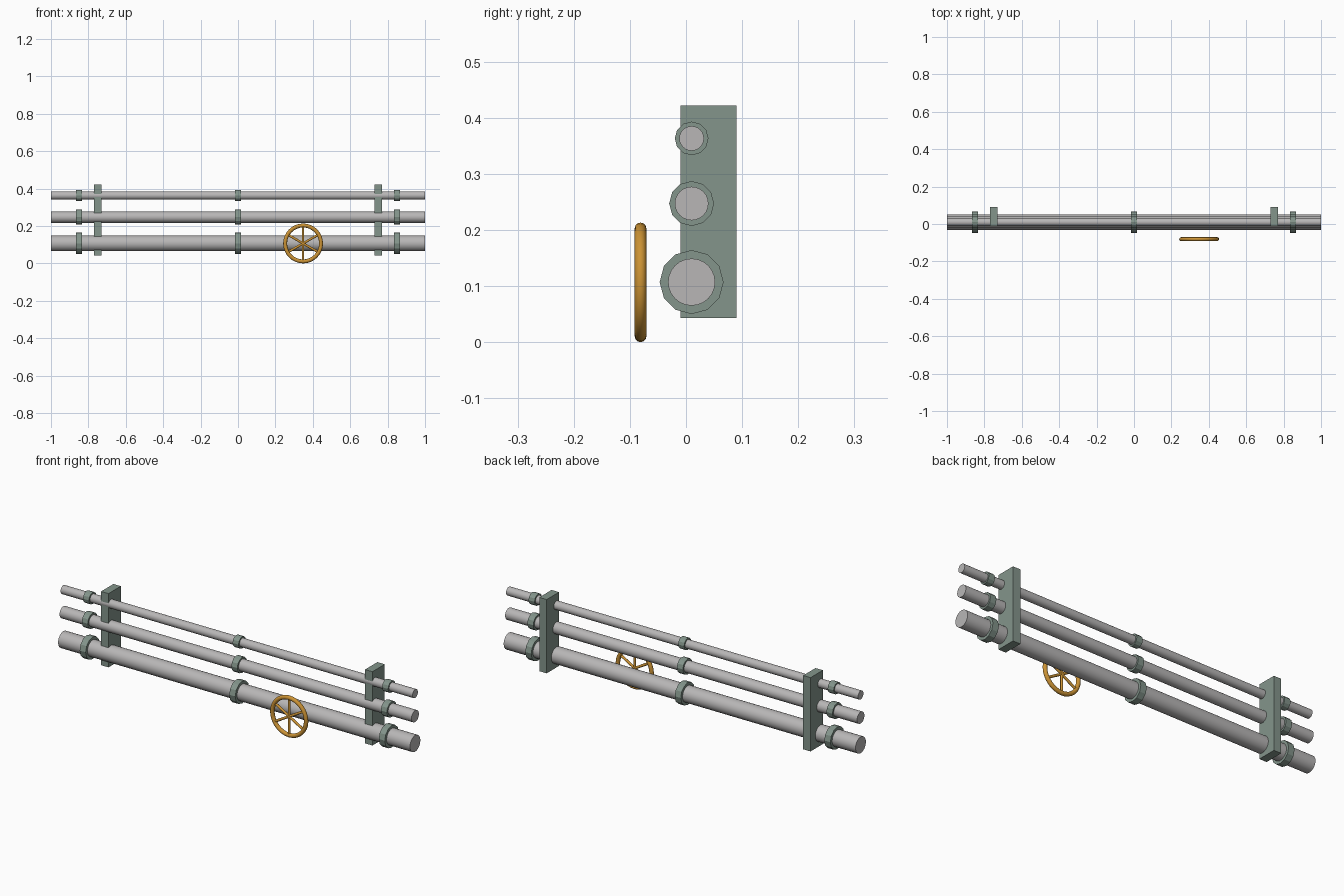
import bpy
from math import pi, radians

cube = bpy.data.objects.get("Cube")
if cube:
    bpy.data.objects.remove(cube, do_unlink=True)


def material(name, colour):
    mat = bpy.data.materials.new(name)
    mat.use_nodes = True
    mat.diffuse_color = (*colour, 1)
    mat.node_tree.nodes["Principled BSDF"].inputs["Base Color"].default_value = (*colour, 1)
    return mat


STEEL = material("pipe grey", (0.48, 0.47, 0.47))
GREEN = material("bracket green", (0.23, 0.30, 0.26))
BRASS = material("wheel orange", (0.60, 0.29, 0.035))


def finish(name, mat, smooth=True):
    obj = bpy.context.object
    obj.name = name
    obj.data.materials.append(mat)
    if smooth:
        bpy.ops.object.shade_smooth_by_angle(angle=radians(40))
    return obj


def x_cylinder(name, mat, radius, length, loc, sides, smooth):
    bpy.ops.mesh.primitive_cylinder_add(vertices=sides, radius=radius, depth=length,
                                        location=loc, rotation=(0, pi / 2, 0))
    return finish(name, mat, smooth)


# Three parallel pipes, each with three faceted collars
PIPE_Y = 0.01
pipes = [("large", 0.107, 0.042, 0.057),
         ("middle", 0.247, 0.030, 0.040),
         ("small", 0.363, 0.022, 0.030)]
for size, z, radius, collar in pipes:
    x_cylinder(size + "_pipe", STEEL, radius, 2, (0, PIPE_Y, z), 24, True)
    for side, x in (("right", -0.85), ("centre", 0), ("left", 0.85)):
        x_cylinder(f"{size}_collar_{side}", GREEN, collar, 0.034, (x, PIPE_Y, z), 12, False)

# Wall brackets behind the pipes
for side, x in (("right", -0.75), ("left", 0.75)):
    bpy.ops.mesh.primitive_cube_add(size=1, location=(x, 0.04, 0.2325))
    bpy.context.object.scale = (0.042, 0.1, 0.379)
    bpy.ops.object.transform_apply(location=False, rotation=False)
    finish("bracket_" + side, GREEN, False)

# Valve hand wheel: rim and three full-width spokes
WHEEL = (0.348, -0.081, 0.1065)
bpy.ops.mesh.primitive_torus_add(major_radius=0.096, minor_radius=0.0105, major_segments=32,
                                 minor_segments=12, location=WHEEL, rotation=(pi / 2, 0, 0))
finish("wheel_rim", BRASS)
for i in range(3):
    bpy.ops.mesh.primitive_cylinder_add(vertices=10, radius=0.0065, depth=0.19,
                                        location=WHEEL, rotation=(0, i * pi / 3, 0))
    finish(f"wheel_spoke_{i + 1}", BRASS)
